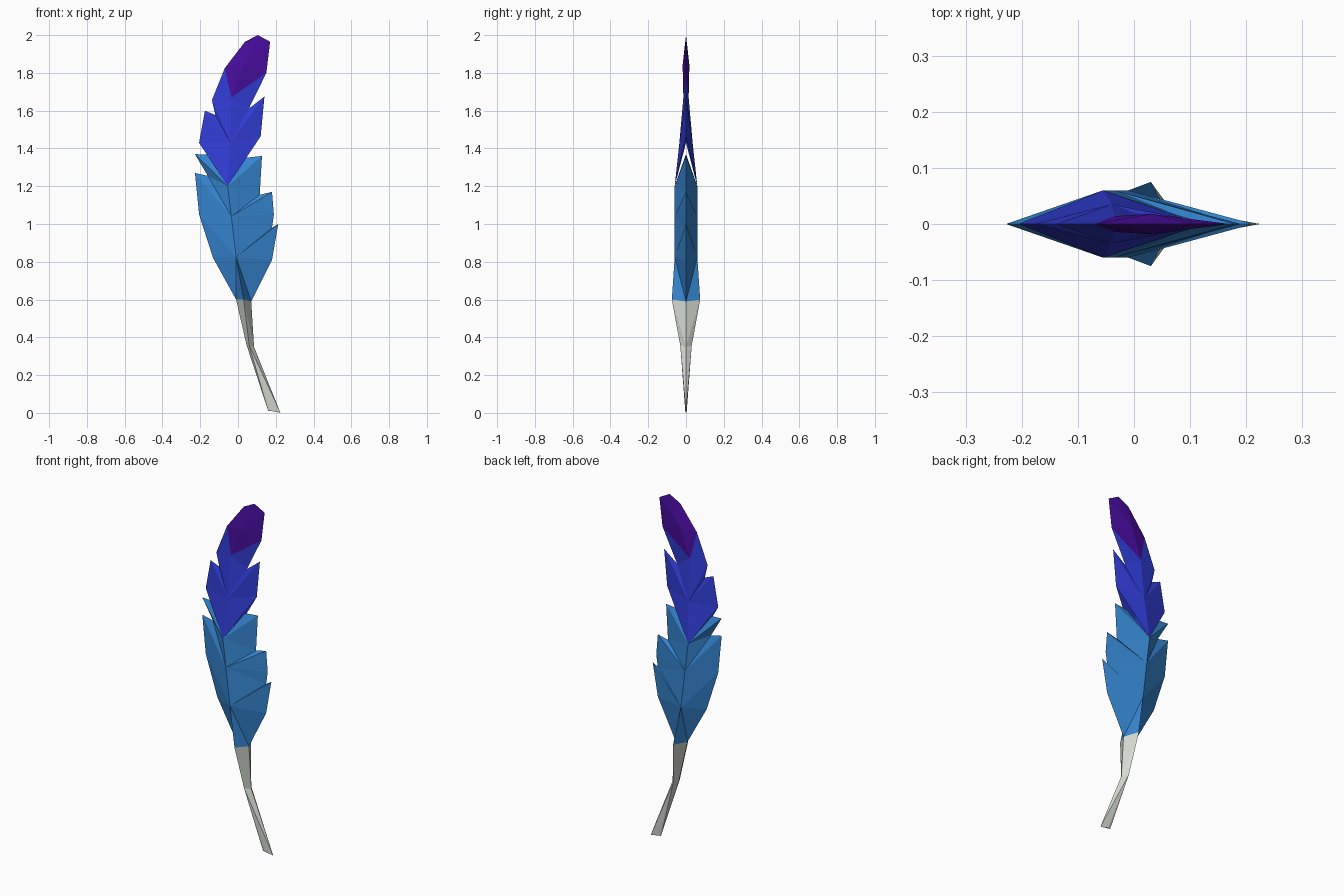
import bpy
import bmesh

cube = bpy.data.objects.get("Cube")
if cube:
    bpy.data.objects.remove(cube, do_unlink=True)


def material(name, rgb):
    mat = bpy.data.materials.new(name)
    mat.use_nodes = True
    color = (*rgb, 1)
    mat.diffuse_color = color
    mat.node_tree.nodes["Principled BSDF"].inputs["Base Color"].default_value = color
    return mat


def ridged_blade(name, mat, ridge, left, right):
    """Fan faces from each ridge point (x, z, depth) to its group of edge
    points (x, z) on either side, then mirror the front half to the back."""
    bm = bmesh.new()
    cache = {}

    def vert(x, z, depth=0):
        key = (x, z, depth)
        if key not in cache:
            cache[key] = bm.verts.new((x, -depth, z))
        return cache[key]

    def triangle(*verts):
        face = bm.faces.new(verts)
        face.normal_update()
        if face.normal.y > 0:
            face.normal_flip()

    for side in (left, right):
        last_edge = last_ridge = None
        for ridge_point, group in zip(ridge, side):
            r = vert(*ridge_point)
            if last_ridge:
                triangle(last_ridge, r, last_edge)
            for point in group:
                e = vert(*point)
                if last_edge:
                    triangle(r, last_edge, e)
                last_edge = e
            last_ridge = r

    mesh = bpy.data.meshes.new(name)
    bm.to_mesh(mesh)
    bm.free()
    mesh.materials.append(mat)
    obj = bpy.data.objects.new(name, mesh)
    bpy.context.collection.objects.link(obj)
    mirror = obj.modifiers.new("Mirror", 'MIRROR')
    mirror.use_axis = (False, True, False)
    mirror.merge_threshold = 0.0005
    return obj


# Ridge points shared by neighbouring parts
vane_base = (.03, .6, .075)
middle = (-.055, 1.2, .06)
upper = (-.035, 1.67, .014)
tip = (.105, 2.0)

# Bare quill
ridged_blade(
    "quill", material("pale grey", (.66, .71, .64)),
    [(.175, .01, .004), (.06, .355, .03), vane_base],
    [[(.16, .01)], [(.045, .36)], [(-.01, .6)]],
    [[(.225, 0)], [(.085, .35)], [(.07, .59)]])

# Lower barbs
ridged_blade(
    "lower_vane", material("azure", (.036, .235, .63)),
    [vane_base, (-.01, .825, .06), (-.035, 1.04, .06), middle],
    [[(-.01, .6)],
     [(-.132, .82), (-.206, 1.05)],
     [(-.228, 1.27), (-.16, 1.255)],
     [(-.228, 1.37), (-.165, 1.367)]],
    [[(.07, .59)],
     [(.18, .81), (.213, 1.0), (.18, .98)],
     [(.19, 1.05), (.18, 1.17), (.115, 1.155)],
     [(.127, 1.36), (.045, 1.351)]])

# Middle barbs
ridged_blade(
    "middle_vane", material("royal blue", (.03, .045, .66)),
    [middle, (-.04, 1.43, .035), upper],
    [[(-.206, 1.43)],
     [(-.175, 1.6), (-.12, 1.577), (-.138, 1.655)],
     [(-.07, 1.825)]],
    [[(.12, 1.465)],
     [(.14, 1.675), (.057, 1.61)],
     [(.15, 1.8)]])

# Feather tip
ridged_blade(
    "tip_vane", material("deep purple", (.065, .004, .34)),
    [upper, (.03, 1.84, .018)],
    [[(-.07, 1.825)], [(.037, 1.965), tip]],
    [[(.15, 1.8)], [(.17, 1.965), tip]])
